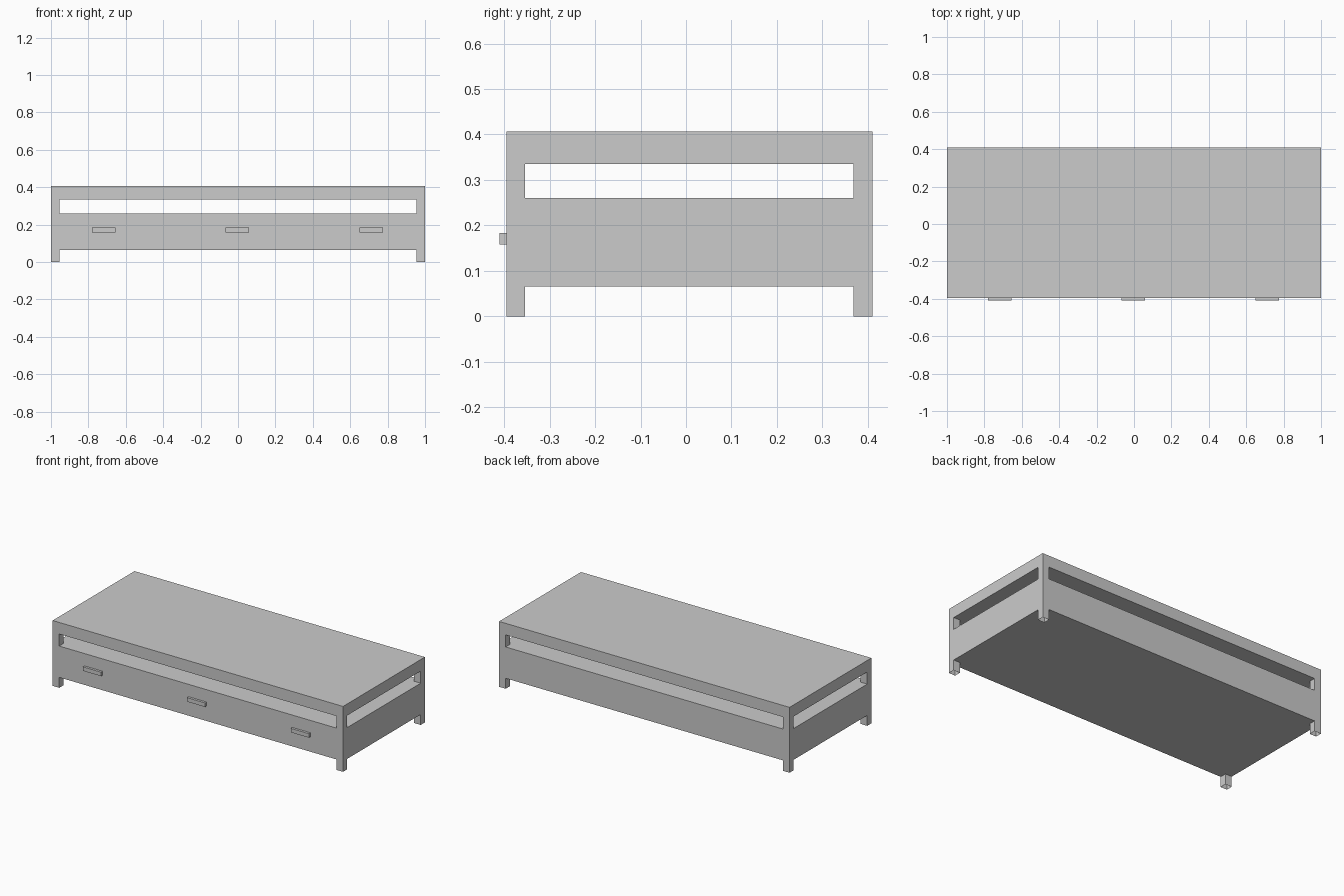
import bpy, bmesh
from math import radians
from mathutils import Vector

if "Cube" in bpy.data.objects:
    bpy.data.objects.remove(bpy.data.objects["Cube"])

# Breakpoints of the carcass: post widths at the ends, then leg / body / slot / top heights
XS = [-1.0, -0.955, 0.955, 1.0]
YS = [-0.395, -0.354, 0.369, 0.41]
ZS = [0.0, 0.065, 0.26, 0.335, 0.407]


def finish(name, bm):
    bmesh.ops.remove_doubles(bm, verts=bm.verts, dist=1e-5)
    bmesh.ops.dissolve_limit(bm, angle_limit=radians(1), verts=bm.verts, edges=bm.edges)
    mesh = bpy.data.meshes.new(name)
    bm.to_mesh(mesh)
    bm.free()
    obj = bpy.data.objects.new(name, mesh)
    bpy.context.collection.objects.link(obj)
    return obj


def solid(i, j, k):
    """Leg and slot levels only have corner posts; body and top are full."""
    if not (0 <= i < 3 and 0 <= j < 3 and 0 <= k < 4):
        return False
    return k in (1, 3) or (i != 1 and j != 1)


# Carcass: low body, corner posts, open shelf slot, top and feet as one flush skin
bm = bmesh.new()
grids = (XS, YS, ZS)
for i in range(3):
    for j in range(3):
        for k in range(4):
            if not solid(i, j, k):
                continue
            cell = (i, j, k)
            for axis in range(3):
                for side in (0, 1):
                    near = list(cell)
                    near[axis] += 2 * side - 1
                    if solid(*near) or near[2] < 0:  # feet are open underneath
                        continue
                    u, v = (axis + 1) % 3, (axis + 2) % 3
                    corners = []
                    for du, dv in ((0, 0), (1, 0), (1, 1), (0, 1)):
                        p = Vector()
                        p[axis] = grids[axis][cell[axis] + side]
                        p[u] = grids[u][cell[u] + du]
                        p[v] = grids[v][cell[v] + dv]
                        corners.append(bm.verts.new(p))
                    bm.faces.new(corners if side else corners[::-1])
finish("table_carcass", bm)

# Drawer handles: three slim bars on the front
for name, x in (("left", -0.718), ("middle", -0.003), ("right", 0.713)):
    bm = bmesh.new()
    bmesh.ops.create_cube(bm, size=1)
    bmesh.ops.scale(bm, vec=(0.125, 0.015, 0.025), verts=bm.verts)
    bmesh.ops.translate(bm, vec=(x, -0.4025, 0.1705), verts=bm.verts)
    finish(f"{name}_drawer_handle", bm)
